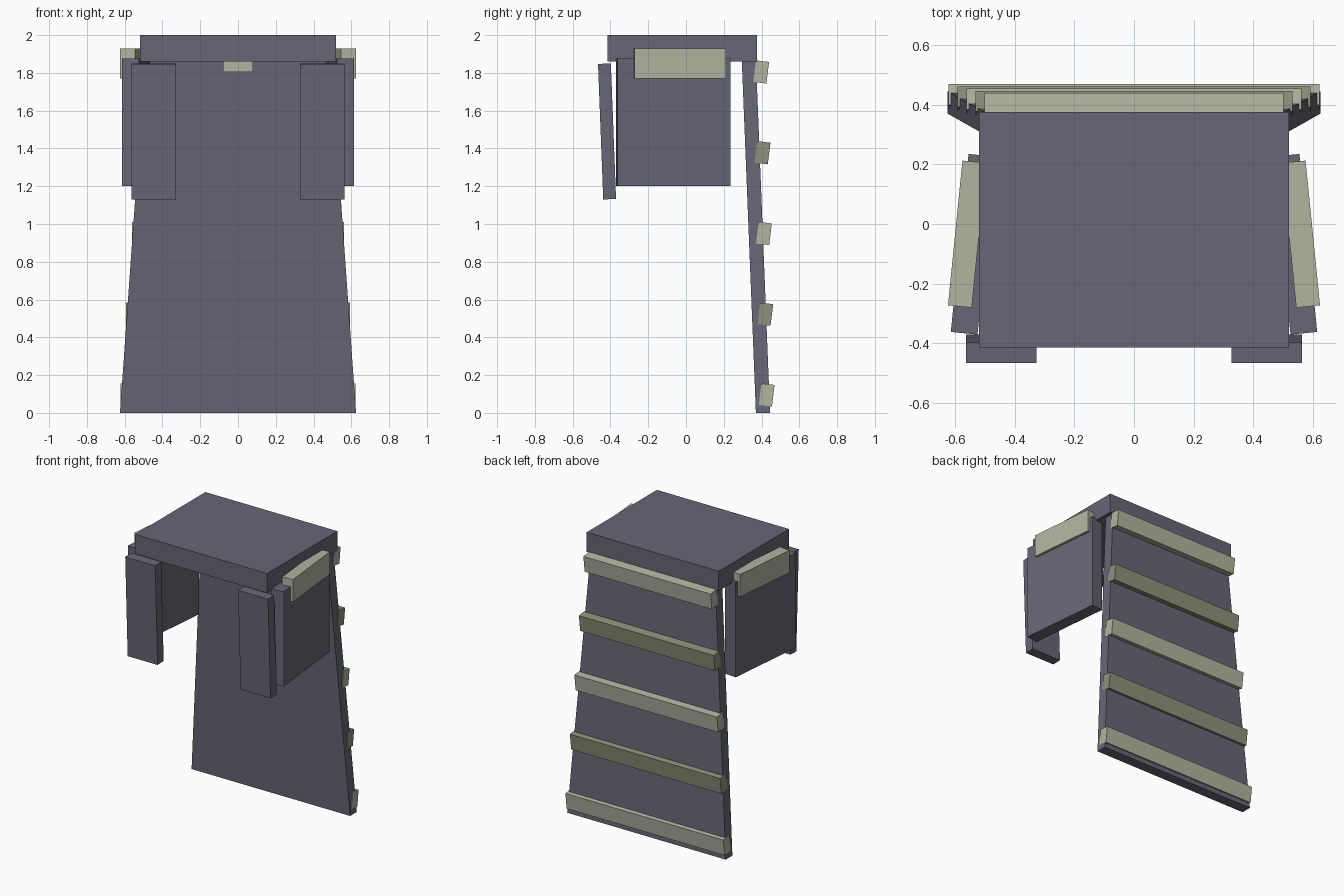
import bpy, bmesh, math
from mathutils import Matrix, Vector

if "Cube" in bpy.data.objects:
    bpy.data.objects.remove(bpy.data.objects["Cube"])


def material(name, rgb):
    m = bpy.data.materials.new(name)
    lin = [((c / 255 + 0.055) / 1.055) ** 2.4 for c in rgb]
    m.diffuse_color = (*lin, 1)
    m.use_nodes = True
    m.node_tree.nodes["Principled BSDF"].inputs["Base Color"].default_value = m.diffuse_color
    return m


SLATE = material("slate grey", (102, 103, 117))
SAGE = material("pale sage", (176, 181, 160))
OLIVE = material("dull olive", (141, 145, 123))


def block(name, centre, size, mat, rot=(0, 0, 0)):
    """Box with a centre, full size and rotation in degrees."""
    bm = bmesh.new()
    bmesh.ops.create_cube(bm, size=1, matrix=Matrix.Diagonal((*size, 1)))
    mesh = bpy.data.meshes.new(name)
    bm.to_mesh(mesh)
    bm.free()
    mesh.materials.append(mat)
    ob = bpy.data.objects.new(name, mesh)
    ob.location = centre
    ob.rotation_euler = [math.radians(a) for a in rot]
    bpy.context.collection.objects.link(ob)
    return ob


# Shoulder slab
block("shoulder_slab", (0, -0.02, 1.93), (1.04, 0.79, 0.14), SLATE)

# Back panel: widens and leans backward toward the floor
HEIGHT = 1.87


def half_width(z):
    return 0.625 - 0.071 * z


panel = block("back_panel", (0, 0, 0), (1, 1, 1), SLATE)
for v in panel.data.vertices:
    z = HEIGHT if v.co.z > 0 else 0
    y = 0.4075 - 0.04 * z + math.copysign(0.0375, v.co.y)
    v.co = Vector((math.copysign(half_width(z), v.co.x), y, z))

# Five slats across the back, alternating colours
for i in range(5):
    z = 1.805 - 0.4275 * i
    block(f"back_slat_{i + 1}", (0, 0.398 + 0.0073 * i, z),
          (2 * half_width(z - 0.06), 0.07, 0.115),
          OLIVE if i % 2 else SAGE, (-7, 0, 0))

# Side panels, shoulder trims and front flaps, left and right
for side, s in (("left", -1), ("right", 1)):
    block(f"{side}_side_panel", (s * 0.54, -0.068, 1.5375), (0.09, 0.60, 0.675),
          SLATE, (0, 0, s * 5.7))
    block(f"{side}_shoulder_trim", (s * 0.56, -0.034, 1.85), (0.08, 0.488, 0.16),
          SAGE, (0, 0, s * 5.7))
    block(f"{side}_front_flap", (s * 0.445, -0.418, 1.49), (0.236, 0.068, 0.718),
          SLATE, (2.2, 0, 0))

# Small clasp tucked under the slab
block("neck_clasp", (0, -0.2, 1.84), (0.16, 0.06, 0.07), SAGE)
